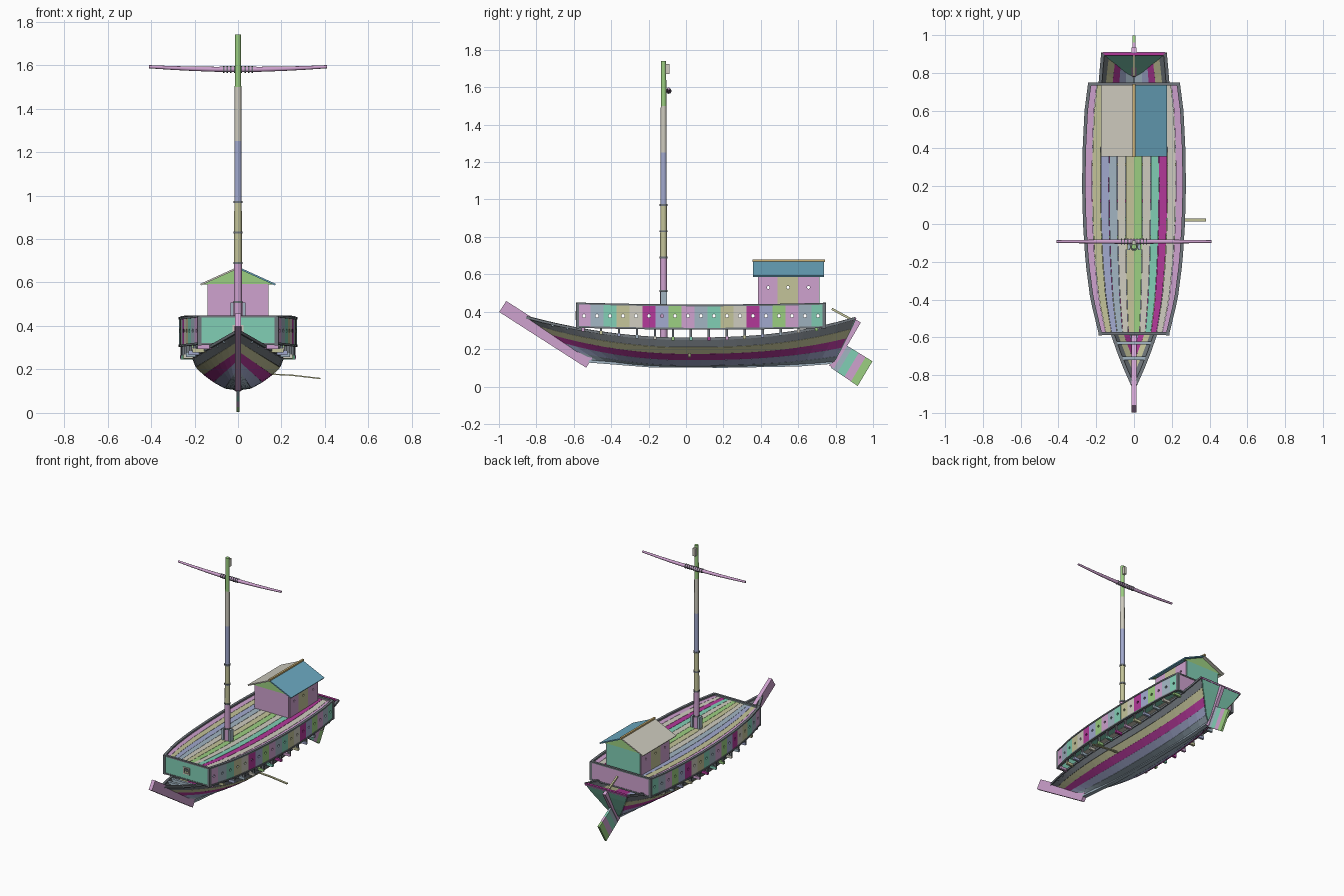
import bpy, bmesh, math
from mathutils import Vector, Matrix

if "Cube" in bpy.data.objects:
    bpy.data.objects.remove(bpy.data.objects["Cube"])

PALETTE = {
    "mauve": (.62, .36, .62), "olive": (.55, .55, .32), "green": (.33, .62, .22), "blue": (.36, .40, .62),
    "teal": (.22, .62, .46), "wine": (.45, .04, .32), "slate": (.36, .46, .54), "sand": (.62, .60, .52),
    "dark": (.16, .18, .20), "sea": (.15, .40, .54), "ochre": (.62, .45, .18)}
MATS = {}
for k, c in PALETTE.items():
    MATS[k] = bpy.data.materials.new(k)
    MATS[k].diffuse_color = (*c, 1)
CYCLE = ["mauve", "olive", "blue", "slate", "sand", "green", "teal", "wine"]


def finish(name, bm, mat):
    bmesh.ops.recalc_face_normals(bm, faces=bm.faces)
    me = bpy.data.meshes.new(name)
    bm.to_mesh(me)
    bm.free()
    ob = bpy.data.objects.new(name, me)
    bpy.context.collection.objects.link(ob)
    if mat:
        me.materials.append(MATS[mat])
    return ob


def sheet(name, rows, thick, mat, cutter=None):
    """Grid of points thickened into a plank, optionally pierced by a cutter."""
    bm = bmesh.new()
    g = [[bm.verts.new(p) for p in r] for r in rows]
    for a, b in zip(g, g[1:]):
        for i in range(len(a) - 1):
            bm.faces.new((a[i], a[i + 1], b[i + 1], b[i]))
    ob = finish(name, bm, mat)
    m = ob.modifiers.new("thickness", 'SOLIDIFY')
    m.thickness, m.offset = thick, 0
    if cutter:
        m = ob.modifiers.new("holes", 'BOOLEAN')
        m.object, m.solver = cutter, 'EXACT'
    return ob


def sweep(name, pts, ring, mat, smooth=False):
    """Sweep cross-section rings along a path; ring(i) gives (side, up) pairs."""
    pts = [Vector(p) for p in pts]
    bm = bmesh.new()
    prev = None
    for i, p in enumerate(pts):
        t = (pts[min(i + 1, len(pts) - 1)] - pts[max(i - 1, 0)]).normalized()
        s = t.cross((0, 0, 1))
        s = s.normalized() if s.length > .01 else Vector((1, 0, 0))
        u = s.cross(t)
        cur = [bm.verts.new(p + s * a + u * b) for a, b in ring(i)]
        n = len(cur)
        if prev:
            for j in range(n):
                bm.faces.new((prev[j], prev[(j + 1) % n], cur[(j + 1) % n], cur[j]))
        else:
            bm.faces.new(cur[::-1])
        prev = cur
    bm.faces.new(prev)
    ob = finish(name, bm, mat)
    if smooth:
        bpy.context.view_layer.objects.active = ob
        ob.select_set(True)
        bpy.ops.object.shade_smooth_by_angle()
        ob.select_set(False)
    return ob


def beam(name, pts, w, h, mat):
    return sweep(name, pts, lambda i: [(-w / 2, -h / 2), (w / 2, -h / 2), (w / 2, h / 2), (-w / 2, h / 2)], mat)


def tube(name, pts, radii, mat, n=12):
    ang = [2 * math.pi * k / n for k in range(n)]
    return sweep(name, pts, lambda i: [(radii[i] * math.cos(a), radii[i] * math.sin(a)) for a in ang], mat, True)


def hole_cutter(name, centres, r, depth):
    bm = bmesh.new()
    for c in centres:
        bmesh.ops.create_cone(bm, cap_ends=True, segments=10, radius1=r, radius2=r, depth=depth,
                              matrix=Matrix.Translation(c) @ Matrix.Rotation(math.pi / 2, 4, 'Y'))
    ob = finish(name, bm, None)
    ob.hide_render = True
    ob.display_type = 'WIRE'
    return ob


def interp(table, y):
    for (a, va), (b, vb) in zip(table, table[1:]):
        if y <= b:
            return va + (vb - va) * (y - a) / (b - a)
    return table[-1][1]


# hull: strakes run from raked stem through the midsection to raked transom
MID = [(0, .108), (.06, .117), (.11, .145), (.155, .178), (.19, .212), (.207, .255)]
STERN = [(0, .125), (.045, .165), (.075, .21), (.105, .26), (.138, .31), (.165, .365)]
NV = len(MID)


def hull_point(s, v, side):
    f = v / (NV - 1)
    (mx, mz), (sx, sz) = MID[v], STERN[v]
    if s < 0:
        ex, ez, y, q = .008, .145 + .225 * f, s * (.52 + .33 * f), s * s
        p = q
    else:
        ex, ez, y = sx, sz, s * (.78 + .125 * f)
        p, q = s * s, s ** 2.5
    return (side * (mx + (min(ex, mx) - mx) * p), y, mz + (ez - mz) * q)


def sheer(y):
    s = y / .85 if y < 0 else y / .905
    return hull_point(s, NV - 1, 1)


STATIONS = [k / 10 for k in range(-10, 11)]
STRAKE_COLS = ["slate", "blue", "wine", "olive", "dark"]
for side, sn in ((1, "right"), (-1, "left")):
    for v in range(NV - 1):
        rows = [[hull_point(s, w, side) for s in STATIONS] for w in (v, v + 1)]
        sheet(f"hull_strake_{sn}_{v + 1}", rows, .01, STRAKE_COLS[v])
    beam(f"sheer_rail_{sn}", [hull_point(s, NV - 1, side) for s in STATIONS], .018, .014, "dark")
sheet("transom", [[hull_point(1, v, sd) for v in range(NV)] for sd in (-1, 1)], .012, "teal")
beam("transom_cap", [(-.168, .9, .362), (.168, .9, .362)], .018, .014, "wine")
beam("stem_beam", [(0, -.98, .428), (0, -.515, .13)], .026, .07, "mauve")
beam("keel", [(0, -.52, .135), (0, -.2, .11), (0, .2, .107), (0, .6, .114), (0, .78, .128)], .03, .014, "slate")

# bulwark: vertical pierced planks on an outward plan curve
PLAN = [(-.58, .178), (-.4, .222), (-.2, .248), (0, .261), (.2, .266), (.4, .263), (.6, .253), (.74, .235)]
Y0, Y1, NP = -.58, .74, 19


def width(y):
    return interp(PLAN, y)


def rim(y):
    return .434 + .022 * (y - .1) ** 2


ys = [Y0 + (Y1 - Y0) * k / NP for k in range(NP + 1)]
ports = hole_cutter("port_cutter", [(0, (a + b) / 2, .378) for a, b in zip(ys, ys[1:])], .009, .8)
for side, sn in ((1, "right"), (-1, "left")):
    for k, (a, b) in enumerate(zip(ys, ys[1:])):
        rows = [[(side * width(y), y, rim(y) + d) for y in (a, b)] for d in (-.125, 0)]
        sheet(f"bulwark_plank_{sn}_{k + 1}", rows, .01, CYCLE[k * 3 % 8], ports)
    for d, part in ((0, "cap"), (-.125, "sill")):
        beam(f"bulwark_{part}_{sn}", [(side * width(y), y, rim(y) + d) for y in ys], .018, .01, "dark")
    for y in (Y0, Y1):
        beam(f"corner_post_{sn}", [(side * width(y), y, .31), (side * width(y), y, .445)], .018, .018, "dark")

# end walls, the front one built around a small square window
for y, nm in ((Y0, "front"), (Y1, "back")):
    w = width(y)
    for z in (.317, .443):
        beam(f"{nm}_wall_rail", [(-w, y, z), (w, y, z)], .016, .01, "dark")
    if nm == "back":
        sheet("back_wall", [[(-w, y, z), (w, y, z)] for z in (.315, .443)], .01, "mauve")
        continue
    for x0, x1, z0, z1 in ((-w, -.02, .315, .443), (.02, w, .315, .443), (-.02, .02, .315, .36), (-.02, .02, .4, .443)):
        sheet("front_wall", [[(x0, y, z), (x1, y, z)] for z in (z0, z1)], .01, "teal")
    for d in (-.021, .021):
        beam("window_frame", [(-.025, y - .005, .38 + d), (.025, y - .005, .38 + d)], .012, .008, "sand")
        beam("window_frame", [(d, y - .005, .355), (d, y - .005, .405)], .008, .012, "sand")

# deck planks taper with the plan curve
ND = 12
DECK_COLS = ["mauve", "olive", "blue", "slate", "sand", "olive", "green", "sand", "teal", "wine", "sand", "mauve"]
for k in range(ND):
    fa, fb = -1 + 2 * k / ND, -1 + 2 * (k + 1) / ND
    rows = [[(f * width(y), y, rim(y) - .016) for y in ys] for f in (fa + .004, fb - .004)]
    sheet(f"deck_plank_{k + 1}", rows, .012, DECK_COLS[k])

# cross beams resting on the sheer, with posts carrying the bulwark
for k in range(14):
    y = -.55 + k * .096
    w, z = width(y), min(sheer(y)[2], .306)
    beam(f"cross_beam_{k + 1}", [(-w, y, z), (w, y, z)], .016, .018, CYCLE[k % 8])
    for side in (-1, 1):
        x = side * (w - .008)
        beam("bulwark_post", [(x, y, z - .008), (x, y, .316)], .014, .012, "dark")
for y in (-.63, -.71):
    x, _, z = sheer(y)
    beam("bow_beam", [(-x, y, z - .005), (x, y, z - .005)], .018, .018, "slate")

# cabin
CX, CY0, CY1, CZ0, CZ1 = .135, .39, .71, .42, .592
cy = [CY0, .49, .6, CY1]
windows = hole_cutter("cabin_hole_cutter", [(0, (a + b) / 2, .53) for a, b in zip(cy, cy[1:])], .008, .5)
for side, sn in ((1, "right"), (-1, "left")):
    for k, (a, b) in enumerate(zip(cy, cy[1:])):
        sheet(f"cabin_plank_{sn}_{k + 1}", [[(side * CX, a, z), (side * CX, b, z)] for z in (CZ0, CZ1)],
              .01, ("mauve", "olive", "mauve")[k], windows)
    sheet(f"roof_{sn}", [[(side * x, .358, z), (side * x, .737, z)] for x, z in ((.172, .59), (0, .668))],
          .008, "sea" if side > 0 else "sand")
for y, nm, col in ((CY0, "front", "mauve"), (CY1, "back", "teal")):
    sheet(f"cabin_{nm}_wall", [[(-CX, y, z), (CX, y, z)] for z in (CZ0, CZ1)], .01, col)
    sheet(f"cabin_{nm}_gable", [[(-.165, y, .59), (0, y, .59), (.165, y, .59)],
                                [(-.01, y, .662), (0, y, .664), (.01, y, .662)]], .01, "green")
beam("ridge_beam", [(0, .355, .673), (0, .742, .673)], .014, .014, "ochre")

# mast in coloured lengths with bands, masthead block and step posts
mz = [.12, .69, .97, 1.25, 1.5, 1.74]
for k, (a, b) in enumerate(zip(mz, mz[1:])):
    ra, rb = (.0205 - .0065 * (z - .12) / 1.62 for z in (a, b))
    tube(f"mast_length_{k + 1}", [(0, -.12, a), (0, -.12, b)], [ra, rb], ("mauve", "olive", "blue", "sand", "green")[k])
for z in (.51, .69, .83, .97):
    tube("mast_band", [(0, -.12, z - .005), (0, -.12, z + .005)], [.0215, .0215], "dark")
beam("masthead_block", [(0, -.104, 1.67), (0, -.104, 1.725)], .02, .032, "sand")
for side in (-1, 1):
    beam("mast_step_post", [(side * .027, -.12, .41), (side * .027, -.12, .508)], .014, .035, "slate")

# yard, bowed upward at the tips, lashed at the middle
yx = [-.41, -.3, -.2, -.1, 0, .1, .2, .3, .41]
tube("yard", [(x, -.093, 1.58 + .075 * x * x) for x in yx], [.013 - .014 * abs(x) for x in yx], "mauve")
for k in range(-4, 5):
    x = k * .0165
    tube("yard_lashing", [(x - .003, -.093, 1.58), (x + .003, -.093, 1.58)], [.0155, .0155], "dark")

# raked rudder: planked blade, stock and tiller
A, B, C, D = (Vector((0, y, z)) for y, z in ((.775, .10), (.85, .225), (.997, .135), (.918, .003)))
for k in range(4):
    f, g = k / 4, (k + 1) / 4
    sheet(f"rudder_plank_{k + 1}", [[A.lerp(D, f), A.lerp(D, g)], [B.lerp(C, f), B.lerp(C, g)]],
          .015, ("slate", "teal", "mauve", "green")[k])
beam("rudder_stock", [(0, .778, .105), (0, .922, .35)], .024, .03, "mauve")
beam("tiller", [(0, .78, .415), (0, .915, .342)], .012, .012, "olive")

# side sweep oar
beam("side_oar", [(.12, .02, .18), (.25, .02, .173), (.38, .02, .158)], .016, .006, "olive")

for m in bpy.data.materials:
    if m.users and not m.is_grease_pencil:
        m.use_nodes = True
        m.node_tree.nodes["Principled BSDF"].inputs["Base Color"].default_value = m.diffuse_color
